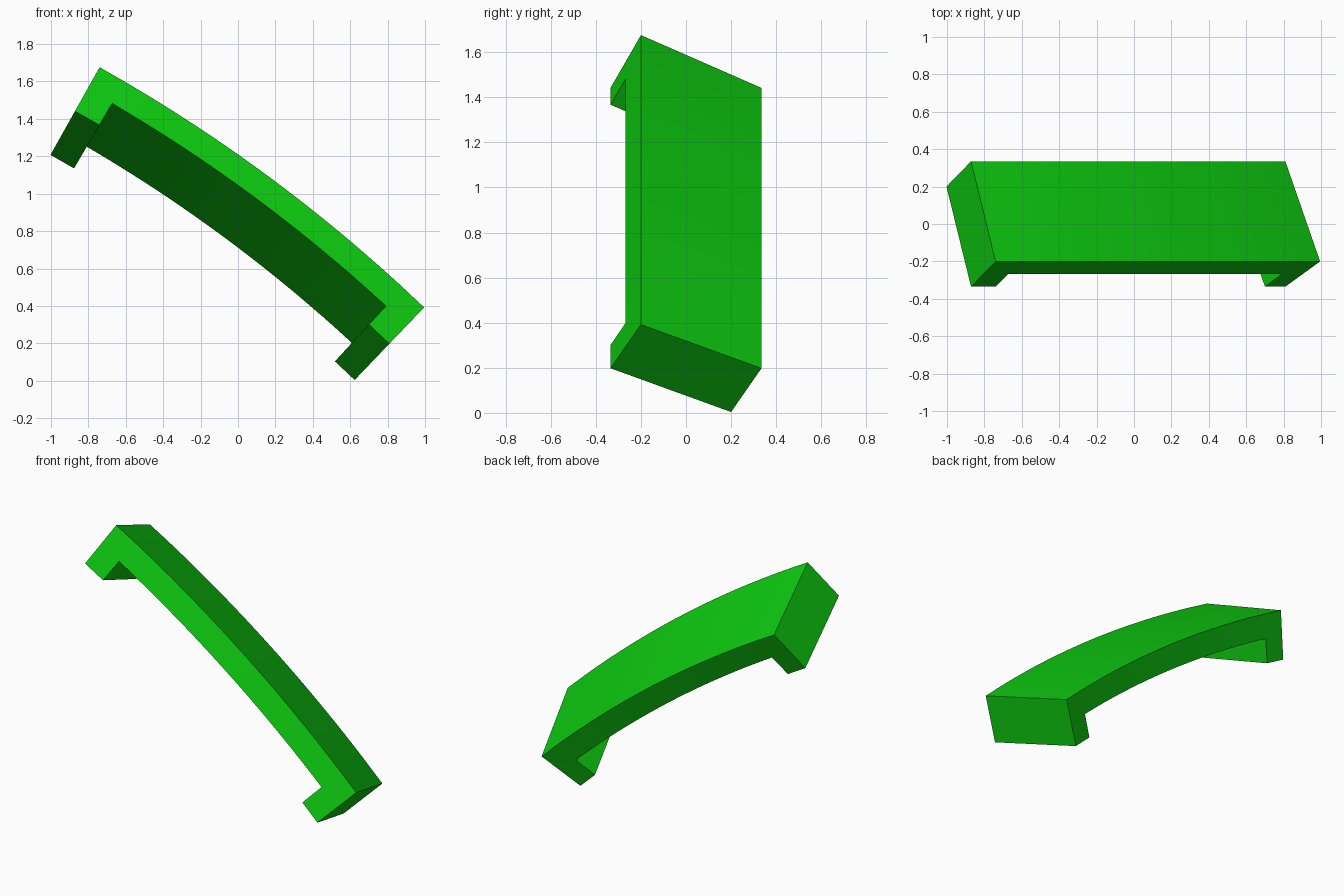
import bpy, bmesh, math

if "Cube" in bpy.data.objects:
    bpy.data.objects.remove(bpy.data.objects["Cube"], do_unlink=True)

# Arc of the outer front edge, in the x-z plane
START, END = (-0.74, 1.676), (0.995, 0.392)
SWEEP = math.radians(14.45)
N = 26
chord = math.dist(START, END)
R = chord / 2 / math.sin(SWEEP / 2)
mid_angle = math.atan2(END[0] - START[0], START[1] - END[1])
H = R * math.cos(SWEEP / 2)
CX = (START[0] + END[0]) / 2 - H * math.cos(mid_angle)
CZ = (START[1] + END[1]) / 2 - H * math.sin(mid_angle)

# Tilted section: width and depth steps as (radial, y)
WIDTH = (-0.2685, 0.535)
DEPTH = (-0.2685, -0.135)
LEG = 0.152 / R * 1.02

# Stations along the arc, with one segment at each end for the legs
a0, a1 = mid_angle + SWEEP / 2, mid_angle - SWEEP / 2
inner0, inner1 = a0 - LEG, a1 + LEG
angles = [a0] + [inner0 + (inner1 - inner0) * i / N for i in range(N + 1)] + [a1]

bm = bmesh.new()
verts = {}


def vert(i, j, w):
    """Vertex at station i, depth row j (0 to 2) and side w (0 or 1)."""
    if (i, j, w) not in verts:
        d = j / 2
        r = R + DEPTH[0] * d + WIDTH[0] * w
        y = -0.2 + DEPTH[1] * d + WIDTH[1] * w
        a = angles[i]
        verts[i, j, w] = bm.verts.new((CX + r * math.cos(a), y, CZ + r * math.sin(a)))
    return verts[i, j, w]


# Grip runs the whole length; the legs fill the lower row at the two ends
last = len(angles) - 2
cells = {(i, 0) for i in range(last + 1)} | {(0, 1), (last, 1)}
for i, j in sorted(cells):
    for w in (0, 1):
        bm.faces.new([vert(i, j, w), vert(i + 1, j, w), vert(i + 1, j + 1, w), vert(i, j + 1, w)])
    walls = {(i, j - 1): ((i, j), (i + 1, j)),
             (i, j + 1): ((i, j + 1), (i + 1, j + 1)),
             (i - 1, j): ((i, j), (i, j + 1)),
             (i + 1, j): ((i + 1, j), (i + 1, j + 1))}
    for neighbour, (p, q) in walls.items():
        if neighbour not in cells:
            bm.faces.new([vert(*p, 0), vert(*q, 0), vert(*q, 1), vert(*p, 1)])
bmesh.ops.recalc_face_normals(bm, faces=bm.faces)

mesh = bpy.data.meshes.new("curved_handle")
bm.to_mesh(mesh)
bm.free()
handle = bpy.data.objects.new("curved_handle", mesh)
bpy.context.collection.objects.link(handle)

# Single green colour
green = bpy.data.materials.new("bright_green")
green.use_nodes = True
colour = (0.004, 0.60, 0.005, 1)
green.diffuse_color = colour
green.node_tree.nodes["Principled BSDF"].inputs["Base Color"].default_value = colour
mesh.materials.append(green)

# Smooth along the arc, sharp at the corners
bpy.ops.object.select_all(action="DESELECT")
handle.select_set(True)
bpy.context.view_layer.objects.active = handle
bpy.ops.object.shade_smooth_by_angle(angle=math.radians(30))
